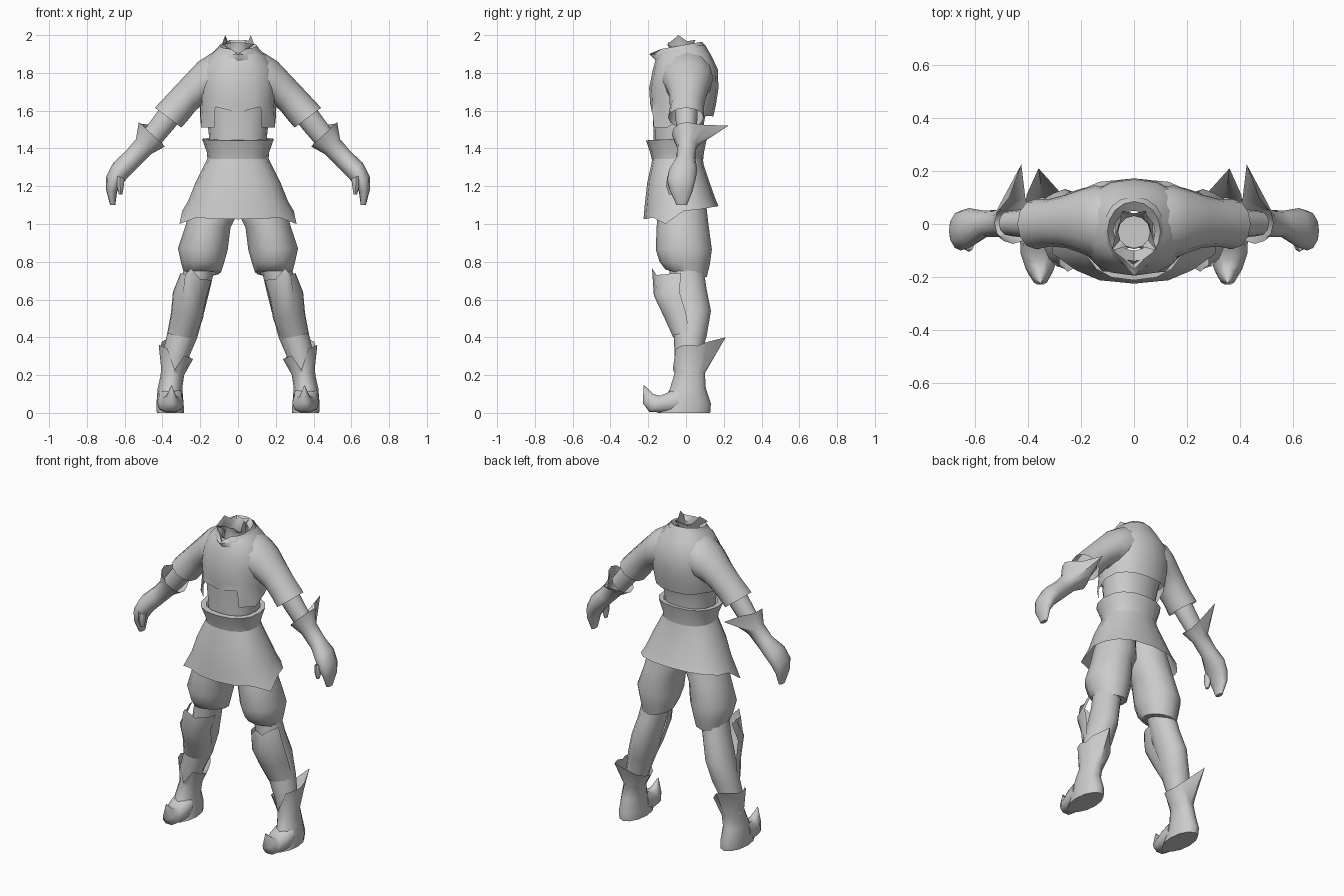
import bpy, bmesh, math
from mathutils import Vector as V

grey = bpy.data.materials.new("plain grey")
grey.diffuse_color = (0.6, 0.6, 0.6, 1)


def band(p, q, yf, yb, tilt=0.0):
    """Ring spanning p to q in the xz plane, yf to yb in depth; tilt raises the back."""
    c = V(((p[0] + q[0]) / 2, (yf + yb) / 2, (p[1] + q[1]) / 2))
    u = V(((p[0] - q[0]) / 2, 0, (p[1] - q[1]) / 2))
    return c, u, V((0, (yf - yb) / 2, -tilt / 2))


def level(z, hx, yf, yb, tilt=0.0):
    """Horizontal ring centred on x = 0."""
    return band((hx, z), (-hx, z), yf, yb, tilt)


def loft(name, rings, n=12, p=1.0, pulls=None, arc=None, caps=(), mirror=False):
    """Skin rings; index 0 = outer, n/4 = front, n/2 = inner, 3n/4 = back."""
    bm = bmesh.new()
    grid = []
    a0, a1 = arc or (0, 360)
    steps = n + 1 if arc else n
    for i, (c, u, v) in enumerate(rings):
        row = []
        for k in range(steps):
            a = math.radians(a0 + (a1 - a0) * k / n)
            cu, sv = (math.copysign(abs(f) ** p, f) for f in (math.cos(a), math.sin(a)))
            co = c + u * cu + v * sv
            if pulls and (i, k) in pulls:
                co = V(pulls[i, k])
            row.append(bm.verts.new(co))
        grid.append(row)
    for r, s in zip(grid, grid[1:]):
        for k in range(n):
            j = (k + 1) % steps
            bm.faces.new((r[k], r[j], s[j], s[k]))
    for i in caps:
        bm.faces.new(grid[i])
    bmesh.ops.recalc_face_normals(bm, faces=bm.faces)
    # open strips are turned to face outward from the first ring's centre
    bm.faces.ensure_lookup_table()
    f = bm.faces[n // 2]
    if arc and f.normal.dot(f.calc_center_median() - rings[0][0]) < 0:
        bmesh.ops.reverse_faces(bm, faces=bm.faces)
    me = bpy.data.meshes.new(name)
    bm.to_mesh(me)
    bm.free()
    me.materials.append(grey)
    ob = bpy.data.objects.new(name, me)
    bpy.context.collection.objects.link(ob)
    bpy.ops.object.select_all(action='DESELECT')
    ob.select_set(True)
    bpy.context.view_layer.objects.active = ob
    bpy.ops.object.shade_smooth_by_angle(angle=math.radians(55))
    if mirror:
        ob.modifiers.new("mirror", 'MIRROR').use_clip = False
    return ob


# Vest body: front hem is high, side points hang low, back hem arches
hem = {(0, k): (x * s, y, z) for s, ks in ((1, (0, 1, 2, 3)), (-1, (8, 7, 6, 5)))
       for k, (x, y, z) in zip(ks, ((.20, -.02, 1.56), (.195, -.10, 1.51),
                                    (.125, -.17, 1.51), (.12, -.18, 1.62)))}
loft("vest", [level(1.58, .19, -.18, .145, -.02), level(1.64, .20, -.19, .16),
              level(1.72, .205, -.195, .172), level(1.82, .20, -.175, .168),
              level(1.89, .15, -.155, .135), level(1.93, .11, -.14, .10, .04)],
     16, .88, hem)

# Belly under the vest
loft("belly", [level(1.36, .15, -.17, .08), level(1.48, .155, -.172, .085),
               level(1.56, .165, -.175, .10), level(1.66, .18, -.18, .13)], 16, .88)

# Shoulder and flared sleeve
loft("sleeve", [band((.07, 1.925), (.09, 1.64), -.14, .14), band((.14, 1.905), (.16, 1.64), -.13, .145),
                band((.21, 1.86), (.19, 1.63), -.11, .13), band((.29, 1.775), (.225, 1.60), -.09, .11),
                band((.37, 1.69), (.265, 1.55), -.085, .095), band((.44, 1.615), (.30, 1.51), -.095, .095)],
     mirror=True)

# Folded collar with a pointed front, and the ragged neck
loft("collar", [level(1.875, .155, -.16, .12, .02), level(1.92, .115, -.16, .10, .05),
                level(1.945, .10, -.14, .085, .04), level(1.91, .075, -.10, .05, .06)],
     16, 1, {(1, 4): (0, -.195, 1.90), (2, 4): (0, -.17, 1.90)})
ragged = {(2, k): (x, y, z) for k, x, y, z in
          ((0, .068, -.04, 2.0), (6, -.068, -.04, 2.0), (1, .085, -.10, 1.95),
           (5, -.085, -.10, 1.95), (10, .045, .05, 1.975), (8, -.045, .05, 1.975))}
loft("neck", [level(1.88, .066, -.095, .035), level(1.93, .06, -.09, .03),
              level(1.965, .062, -.095, .04, .01)], 12, 1, ragged, caps=(0,))

# Wide belt flaring upward with a turned-in lip
loft("belt", [level(1.345, .162, -.182, .092), level(1.38, .165, -.19, .095),
              level(1.45, .19, -.212, .112, .015), level(1.45, .16, -.18, .085, .01)], 16, .85)

# Skirt with low front corners and a raised back hem
corner = {(4, 1): (.31, -.11, 1.0), (4, 7): (-.31, -.11, 1.0),
          (4, 0): (.295, -.01, 1.07), (4, 8): (-.295, -.01, 1.07)}
loft("skirt", [level(1.37, .15, -.175, .085), level(1.31, .18, -.185, .095),
               level(1.22, .225, -.205, .125), level(1.12, .265, -.218, .155, .03),
               level(1.06, .295, -.225, .172, .07)], 16, .85, corner)

# Baggy trousers gathered under the knee
loft("trouser_leg", [band((.22, 1.2), (0, 1.2), -.13, .09), band((.255, 1.09), (.0, 1.06), -.15, .11),
                     band((.275, 1.0), (.04, .98), -.155, .12), band((.318, .87), (.055, .86), -.16, .137),
                     band((.30, .79), (.075, .79), -.14, .125, -.02),
                     band((.285, .735), (.09, .745), -.11, .11, -.04),
                     band((.26, .73), (.12, .74), -.08, .08, -.03)], mirror=True)

# Lower leg
loft("calf", [band((.28, .80), (.12, .78), -.09, .09), band((.305, .67), (.15, .65), -.085, .108),
              band((.34, .55), (.18, .53), -.08, .132), band((.375, .42), (.215, .40), -.065, .11),
              band((.40, .31), (.262, .29), -.06, .08), band((.41, .2), (.29, .18), -.05, .08)], mirror=True)

# Pointed guard over the knee and shin
loft("shin_guard", [band((.305, .74), (.14, .70), -.13, .06), band((.345, .64), (.168, .60), -.17, .08),
                    band((.355, .53), (.185, .50), -.12, .10), band((.375, .42), (.225, .39), -.07, .09)],
     8, 1, {(0, 4): (.25, -.18, .765), (0, 3): (.28, -.155, .73), (0, 5): (.20, -.15, .71)},
     arc=(-5, 185), mirror=True)

# Boot with a spiked cuff
loft("boot", [band((.42, .36), (.238, .285), -.065, .10), band((.405, .22), (.285, .20), -.06, .10),
              band((.425, .13), (.295, .13), -.085, .105), band((.432, .05), (.288, .05), -.12, .132),
              band((.43, 0), (.285, 0), -.15, .128)],
     12, 1, {(0, 9): (.36, .21, .40), (0, 3): (.335, -.07, .23), (0, 10): (.405, .11, .375),
             (0, 8): (.27, .11, .31)}, caps=(-1,), mirror=True)

# Curled toe
loft("boot_toe", [(V((.36, -.04, .07)), V((.07, 0, 0)), V((0, 0, .07))),
                  (V((.358, -.11, .054)), V((.07, 0, 0)), V((0, .01, .054))),
                  (V((.355, -.165, .048)), V((.055, 0, 0)), V((0, .03, .045))),
                  (V((.353, -.20, .075)), V((.03, 0, 0)), V((0, .03, .025))),
                  (V((.352, -.222, .145)), V((.002, 0, 0)), V((0, .002, 0)))],
     10, .8, caps=(0, -1), mirror=True)

# Bare arm between sleeve and glove
loft("arm", [band((.39, 1.65), (.30, 1.56), -.06, .06), band((.43, 1.59), (.335, 1.51), -.055, .06),
             band((.51, 1.48), (.43, 1.40), -.045, .05)], mirror=True)

# Glove with a spiked cuff, narrowing to the wrist and curling into the fingers
loft("glove", [band((.525, 1.54), (.387, 1.41), -.075, .085), band((.54, 1.45), (.46, 1.37), -.048, .055),
               band((.595, 1.385), (.53, 1.30), -.05, .05), band((.66, 1.325), (.585, 1.245), -.09, .06),
               band((.698, 1.25), (.61, 1.215), -.10, .05), band((.698, 1.18), (.64, 1.17), -.085, .035),
               band((.677, 1.10), (.65, 1.10), -.05, .005)],
     12, 1, {(0, 9): (.425, .225, 1.52), (0, 10): (.47, .10, 1.525), (0, 8): (.41, .10, 1.45)},
     caps=(-1,), mirror=True)
loft("thumb", [band((.65, 1.26), (.60, 1.24), -.10, -.04), band((.642, 1.20), (.605, 1.20), -.105, -.055),
               band((.63, 1.155), (.612, 1.155), -.09, -.065)], 8, caps=(-1,), mirror=True)
